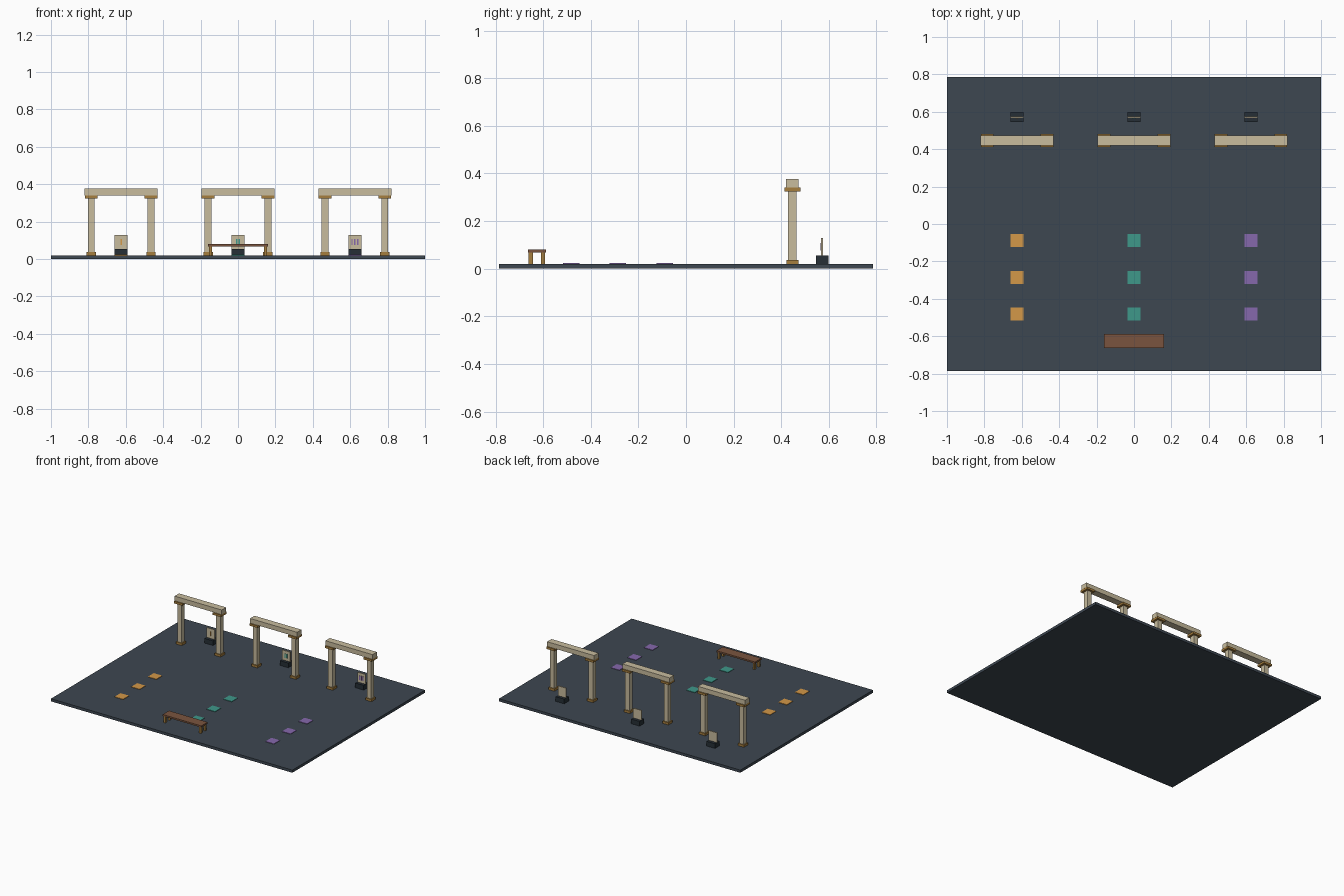
import bpy, bmesh
from mathutils import Matrix, Vector

if "Cube" in bpy.data.objects:
    bpy.data.objects.remove(bpy.data.objects["Cube"])


def material(name, rgb):
    m = bpy.data.materials.new(name)
    lin = [((c / 255 + 0.055) / 1.055) ** 2.4 for c in rgb]
    m.diffuse_color = (*lin, 1)
    m.use_nodes = True
    m.node_tree.nodes["Principled BSDF"].inputs["Base Color"].default_value = m.diffuse_color
    return m


SLATE = material("slate", (61, 71, 81))
STONE = material("stone", (200, 188, 158))
OCHRE = material("ochre", (166, 126, 62))
DARK = material("dark_slate", (38, 47, 54))
WOOD = material("wood", (122, 84, 62))
LANES = [material("amber", (212, 152, 72)),
         material("teal", (62, 152, 138)),
         material("violet", (134, 104, 172))]


def boxes(name, mat, size, z0, z1, spots):
    """One object holding an equal box at every (x, y) spot, from z0 to z1."""
    bm = bmesh.new()
    for x, y in spots:
        bmesh.ops.create_cube(bm, size=1, matrix=Matrix.LocRotScale(
            Vector((x, y, (z0 + z1) / 2)), None, Vector((*size, z1 - z0))))
    me = bpy.data.meshes.new(name)
    bm.to_mesh(me)
    bm.free()
    me.materials.append(mat)
    ob = bpy.data.objects.new(name, me)
    bpy.context.collection.objects.link(ob)
    return ob


FLOOR = 0.02
GATE_Y, STAND_Y, BENCH_Y = 0.447, 0.572, -0.626

# Floor slab
boxes("floor", SLATE, (2, 1.57), 0, FLOOR, [(0, 0)])

for i, (x, colour) in enumerate(zip((-0.625, 0, 0.625), LANES), 1):
    # Gateway: two columns with feet and caps, and a beam across
    posts = [(x + s * 0.16, GATE_Y) for s in (-1, 1)]
    boxes(f"gate_{i}_feet", OCHRE, (0.05, 0.05), FLOOR, 0.037, posts)
    boxes(f"gate_{i}_columns", STONE, (0.036, 0.036), 0.037, 0.325, posts)
    boxes(f"gate_{i}_caps", OCHRE, (0.068, 0.068), 0.325, 0.341, posts)
    boxes(f"gate_{i}_beam", STONE, (0.39, 0.052), 0.341, 0.376, [(x, GATE_Y)])

    # Stand behind the gate, with an upright panel and counting bars
    boxes(f"stand_{i}_base", DARK, (0.07, 0.054), FLOOR, 0.055, [(x, STAND_Y)])
    boxes(f"stand_{i}_panel", STONE, (0.068, 0.008), 0.055, 0.128, [(x, STAND_Y)])
    bars = [(x + (k - (i - 1) / 2) * 0.015, STAND_Y - 0.005) for k in range(i)]
    boxes(f"stand_{i}_bars", colour, (0.007, 0.004), 0.076, 0.107, bars)

    # Floor tiles leading to the gate
    tiles = [(x, y) for y in (-0.482, -0.286, -0.089)]
    boxes(f"lane_{i}_tiles", colour, (0.07, 0.07), FLOOR, 0.0235, tiles)

# Bench
boxes("bench_seat", WOOD, (0.32, 0.075), 0.068, 0.08, [(0, BENCH_Y)])
boxes("bench_legs", OCHRE, (0.015, 0.017), FLOOR, 0.068,
      [(sx * 0.147, BENCH_Y + sy * 0.026) for sx in (-1, 1) for sy in (-1, 1)])
